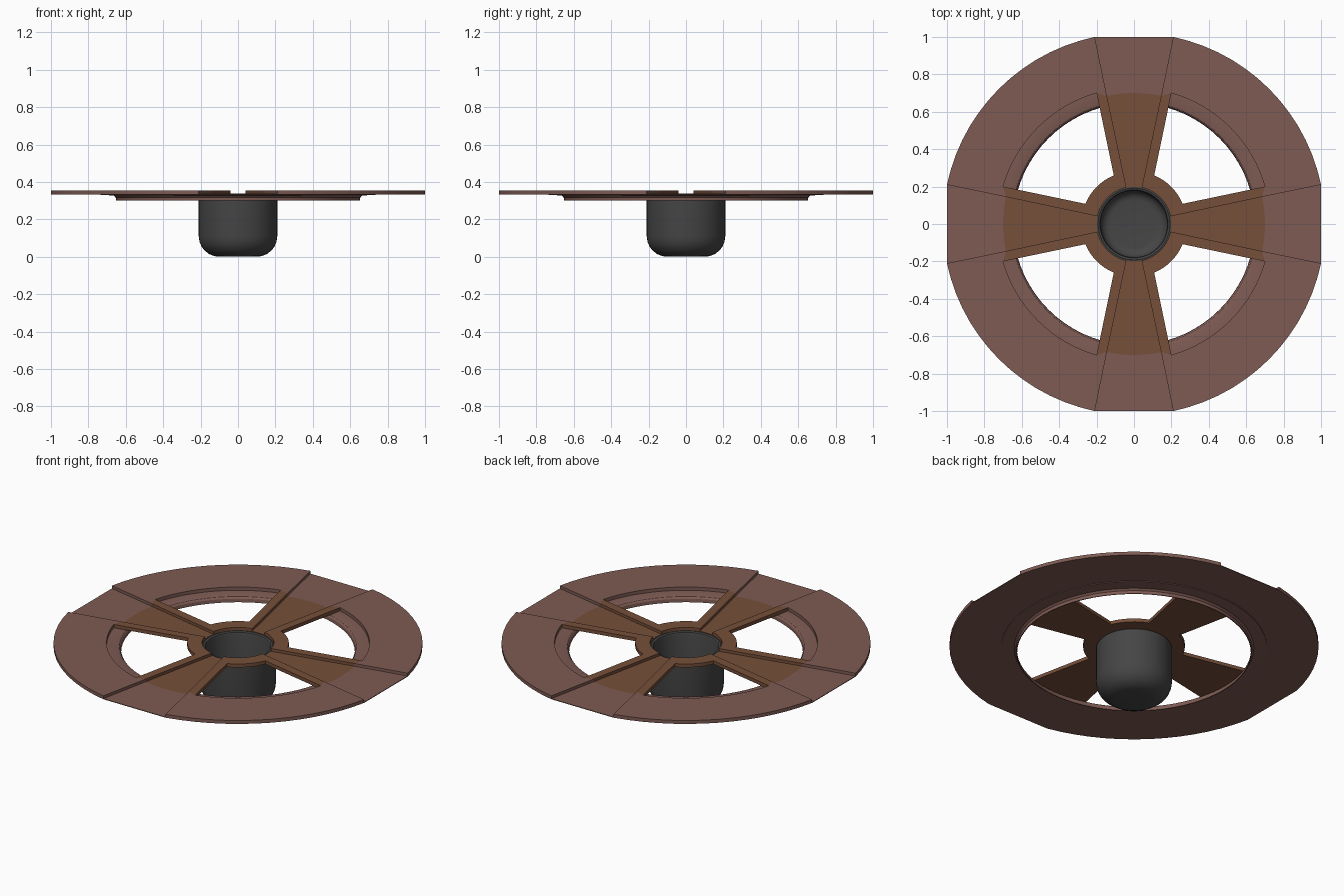
import bpy, bmesh
from math import cos, sin, radians, atan2, degrees, pi
from mathutils import Matrix, Vector

if "Cube" in bpy.data.objects:
    bpy.data.objects.remove(bpy.data.objects["Cube"])


def material(name, rgb):
    m = bpy.data.materials.new(name)
    m.diffuse_color = (*rgb, 1)
    m.use_nodes = True
    m.node_tree.nodes["Principled BSDF"].inputs["Base Color"].default_value = m.diffuse_color
    return m


PINK = material("rim_pink_brown", (0.21, 0.105, 0.088))
BROWN = material("spoke_brown", (0.18, 0.078, 0.042))
DARK = material("cup_grey", (0.06, 0.06, 0.06))


def finish(bm, name, mat, angle=30):
    bmesh.ops.recalc_face_normals(bm, faces=bm.faces)
    me = bpy.data.meshes.new(name)
    bm.to_mesh(me)
    bm.free()
    ob = bpy.data.objects.new(name, me)
    bpy.context.collection.objects.link(ob)
    me.materials.append(mat)
    bpy.ops.object.select_all(action='DESELECT')
    ob.select_set(True)
    bpy.context.view_layer.objects.active = ob
    bpy.ops.object.shade_smooth_by_angle(angle=radians(angle))
    return ob


def arc(p, q, n):
    """Points on a circle about the origin, from p to q inclusive."""
    a, b, r = atan2(p[1], p[0]), atan2(q[1], q[0]), Vector(p).length
    return [(r * cos(a + (b - a) * i / n), r * sin(a + (b - a) * i / n)) for i in range(n + 1)]


def quarter_plates(name, outline, z0, z1, mat):
    """Extrude a flat outline and repeat it four times around z."""
    bm = bmesh.new()
    for k in range(4):
        rot = Matrix.Rotation(k * pi / 2, 3, 'Z')
        f = bm.faces.new([bm.verts.new(rot @ Vector((x, y, z0))) for x, y in outline])
        ext = bmesh.ops.extrude_face_region(bm, geom=[f], use_keep_orig=True)
        vs = [g for g in ext['geom'] if isinstance(g, bmesh.types.BMVert)]
        bmesh.ops.translate(bm, verts=vs, vec=(0, 0, z1 - z0))
    return finish(bm, name, mat)


def lathe(name, profile, mat, segs=64, closed=True):
    bm = bmesh.new()
    vs = [bm.verts.new((r, 0, z)) for r, z in profile]
    es = [bm.edges.new((vs[i], vs[i + 1])) for i in range(len(vs) - 1)]
    if closed:
        es.append(bm.edges.new((vs[-1], vs[0])))
    bmesh.ops.spin(bm, geom=vs + es, cent=(0, 0, 0), axis=(0, 0, 1), angle=2 * pi, steps=segs)
    bmesh.ops.remove_doubles(bm, verts=bm.verts, dist=1e-4)
    return finish(bm, name, mat)


BOTTOM, FLOOR, TOP = 0.334, 0.338, 0.355

# Raised rim quadrants
rim = arc((0.21, 1.0), (1.0, 0.21), 14)
rim += [(0.685, 0.145), (0.70, 0.20)] + arc((0.70, 0.20), (0.20, 0.70), 16)[1:]
rim += [(0.145, 0.685)]
quarter_plates("rim_quadrants", rim, BOTTOM, TOP, PINK)

# Raised spoke edges joined by the hub collar
lips = [(0.145, 0.685), (0.20, 0.70)] + arc((0.108, 0.26), (0.26, 0.108), 8)
lips += [(0.70, 0.20), (0.685, 0.145)] + arc((0.195, 0.041), (0.041, 0.195), 10)
quarter_plates("spoke_edges_and_hub", lips, BOTTOM, TOP, BROWN)

# Recessed channel floors, brown inside and pink through the rim
inner_end = arc((0.145, 0.685), (-0.145, 0.685), 6)
floor_in = inner_end + arc((-0.041, 0.195), (0.041, 0.195), 2)
quarter_plates("spoke_channel_floor", floor_in, BOTTOM, FLOOR, BROWN)
floor_out = inner_end + [(-0.21, 1.0), (0.21, 1.0)]
quarter_plates("rim_channel_floor", floor_out, BOTTOM, FLOOR, PINK)

# Inner ledge with a short skirt hanging below the rim
lathe("inner_ledge", [(0.735, 0.335), (0.67, 0.334), (0.657, 0.330), (0.649, 0.320), (0.647, 0.30),
                      (0.652, 0.30), (0.654, 0.318), (0.664, 0.328), (0.735, 0.330)], PINK, 72)

# Hollow central cup with rounded base
R, B = 0.21, 0.11
outer = [(0, 0.005), (R - B, 0.002)]
outer += [(R - B + B * sin(radians(a)), B - B * cos(radians(a))) for a in range(15, 91, 15)]
outer += [(R, 0.325), (0.204, 0.334), (0.192, 0.337), (0.182, 0.333), (0.178, 0.32)]
b = 0.05
inner = [(0.178 - b + b * cos(radians(a)), 0.03 + b - b * sin(radians(a))) for a in range(0, 91, 18)]
profile = [(0, 0.0)] + [(R - B, 0.0)] + outer[2:] + inner + [(0, 0.03)]
lathe("cup", profile, DARK, 48, closed=False)
